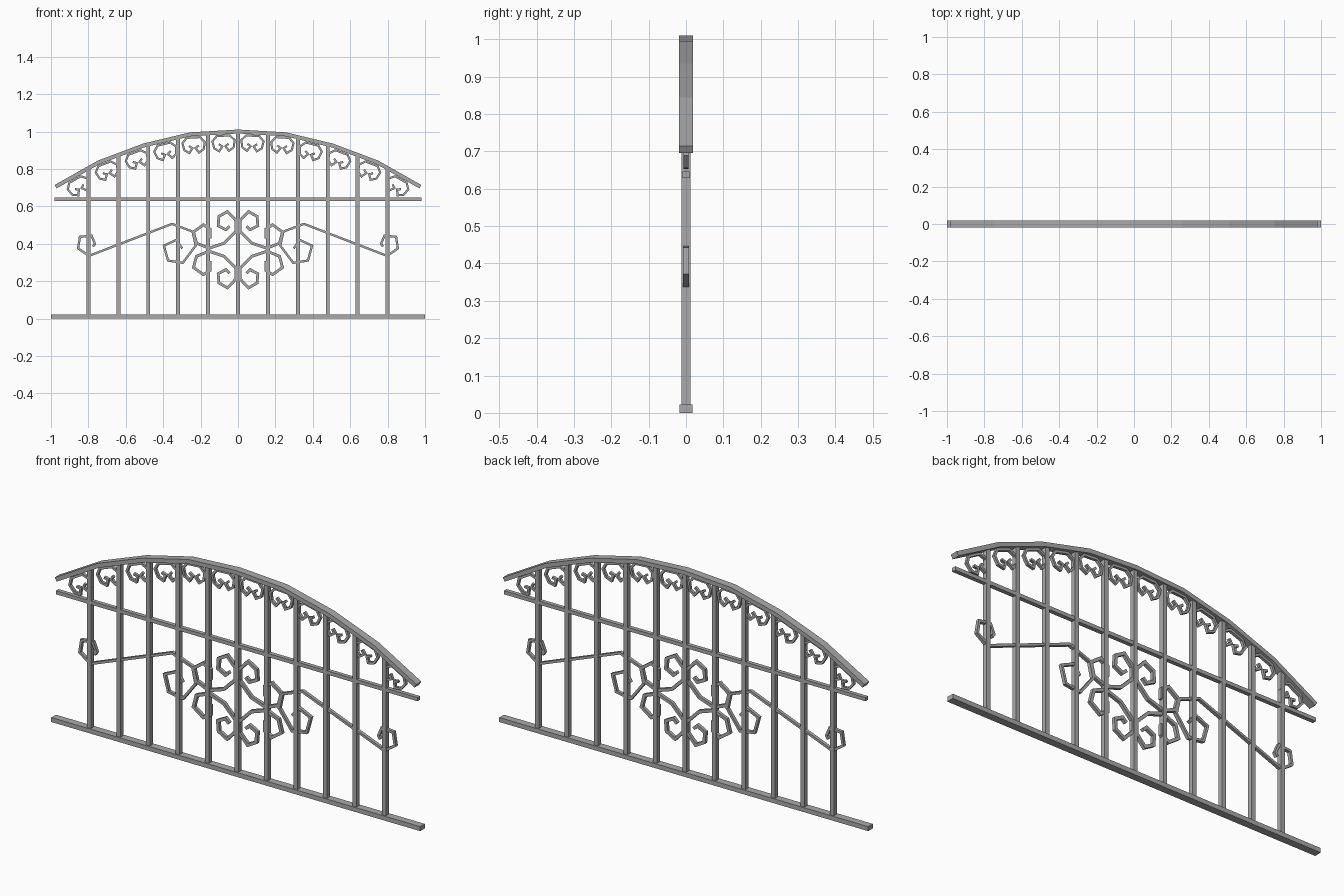
import bpy, bmesh
from mathutils import Vector, Matrix

cube = bpy.data.objects.get("Cube")
if cube:
    bpy.data.objects.remove(cube, do_unlink=True)

iron = bpy.data.materials.new("grey_iron")
iron.use_nodes = True
iron.diffuse_color = (0.4, 0.4, 0.4, 1)
iron.node_tree.nodes["Principled BSDF"].inputs["Base Color"].default_value = (0.4, 0.4, 0.4, 1)


def strip(name, points, width, depth):
    """Sweep a rectangular bar along an x-z path with mitred corners."""
    pts = [Vector(p) for p in points]
    bm = bmesh.new()
    rings = []
    for i, p in enumerate(pts):
        before = (p - pts[i - 1]).normalized() if i else None
        after = (pts[i + 1] - p).normalized() if i < len(pts) - 1 else None
        before, after = before or after, after or before
        n0 = Vector((-before.y, before.x))
        n1 = Vector((-after.y, after.x))
        n = (n0 + n1).normalized()
        n *= width / 2 / max(n.dot(n0), 0.5)
        ring = []
        for side, y in ((1, -1), (1, 1), (-1, 1), (-1, -1)):
            q = p + n * side
            ring.append(bm.verts.new((q.x, y * depth / 2, q.y)))
        rings.append(ring)
    for a, b in zip(rings, rings[1:]):
        for k in range(4):
            j = (k + 1) % 4
            bm.faces.new((a[k], a[j], b[j], b[k]))
    bm.faces.new(rings[0])
    bm.faces.new(rings[-1][::-1])
    bmesh.ops.recalc_face_normals(bm, faces=bm.faces)
    mesh = bpy.data.meshes.new(name)
    bm.to_mesh(mesh)
    bm.free()
    mesh.materials.append(iron)
    obj = bpy.data.objects.new(name, mesh)
    bpy.context.collection.objects.link(obj)
    return obj


def flip_x(points):
    return [(-x, z) for x, z in points]


# Arched top rail
half_arch = [(0.975, 0.705), (0.745, 0.835), (0.505, 0.925), (0.255, 0.985)]
arch = flip_x(half_arch) + [(0, 1.0)] + half_arch[::-1]
strip("arched_top_rail", arch, 0.021, 0.038)


def arch_at(x):
    """Height and tangent of the arch centre line."""
    for a, b in zip(arch, arch[1:]):
        if a[0] <= x <= b[0]:
            d = Vector(b) - Vector(a)
            return a[1] + d.y * (x - a[0]) / d.x, d.normalized()


# Straight rails
strip("bottom_rail", [(-1, 0.011), (1, 0.011)], 0.022, 0.036)
strip("middle_rail", [(-0.98, 0.637), (0.98, 0.637)], 0.018, 0.02)

# Upright bars
for i in range(-5, 6):
    x = i * 0.16
    strip("upright_bar", [(x, 0.015), (x, arch_at(x)[0])], 0.021, 0.023)

# Small double scrolls hanging under the arch
half_scroll = [(0.035, -0.018), (0.06, -0.045), (0.052, -0.083),
               (0.026, -0.1), (0.008, -0.075), (0.026, -0.062)]
scroll = flip_x(half_scroll[::-1]) + half_scroll
for i in range(12):
    x = -0.88 + i * 0.16
    z, t = arch_at(x)
    path = [(x + u * t.x - v * t.y, z + u * t.y + v * t.x) for u, v in scroll]
    strip("arch_scroll", path, 0.011, 0.014)

# Centre scrolls, repeated in four quadrants around the middle
mid = 0.368
quarter = [(0.045, 0.125), (0.065, 0.107), (0.106, 0.128), (0.102, 0.178),
           (0.056, 0.204), (0.01, 0.155), (0.01, 0.1), (0.074, 0.035),
           (0.155, 0.008), (0.222, 0.035), (0.238, 0.095), (0.185, 0.133),
           (0.148, 0.11), (0.148, 0.06)]
for sx in (-1, 1):
    for sz in (-1, 1):
        strip("centre_scroll", [(sx * x, mid + sz * z) for x, z in quarter], 0.015, 0.016)

# Long side scrolls with a curl at each end
side = [(0.775, 0.385), (0.765, 0.4), (0.783, 0.443), (0.845, 0.437), (0.855, 0.375),
        (0.797, 0.335), (0.353, 0.506), (0.243, 0.465), (0.226, 0.39), (0.295, 0.298),
        (0.374, 0.31), (0.396, 0.39), (0.33, 0.42), (0.298, 0.375)]
strip("left_side_scroll", side, 0.012, 0.016)
strip("right_side_scroll", flip_x(side), 0.012, 0.016)
